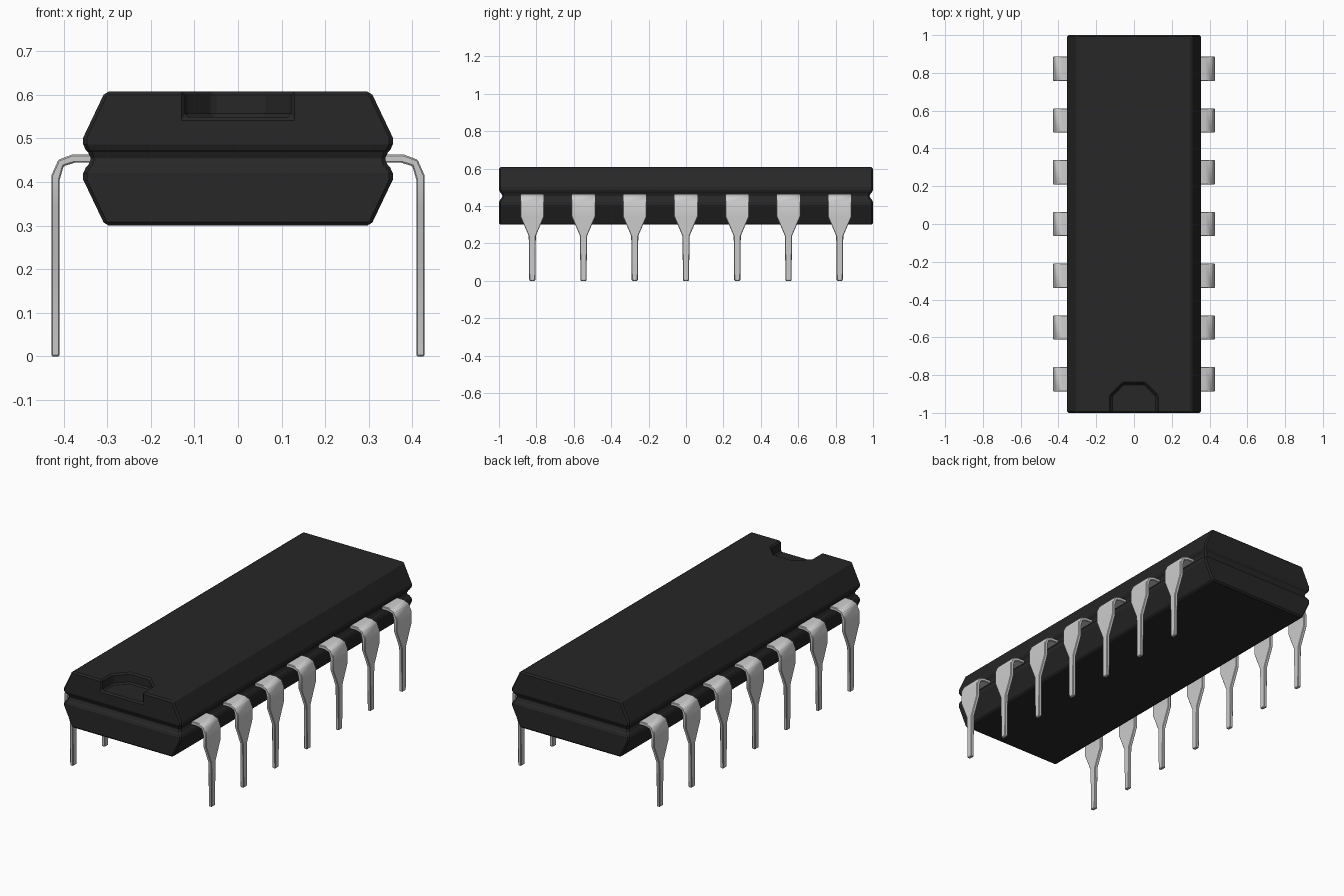
import bpy, bmesh, math

if "Cube" in bpy.data.objects:
    bpy.data.objects.remove(bpy.data.objects["Cube"])


def loft(name, rings):
    """Skin a stack of equal-length closed rings and cap both ends."""
    bm = bmesh.new()
    loops = [[bm.verts.new(p) for p in r] for r in rings]
    n = len(rings[0])
    for a, b in zip(loops, loops[1:]):
        for i in range(n):
            j = (i + 1) % n
            bm.faces.new((a[i], a[j], b[j], b[i]))
    bm.faces.new(loops[0])
    bm.faces.new(loops[-1])
    bmesh.ops.recalc_face_normals(bm, faces=bm.faces[:])
    me = bpy.data.meshes.new(name)
    bm.to_mesh(me)
    bm.free()
    ob = bpy.data.objects.new(name, me)
    bpy.context.collection.objects.link(ob)
    return ob


def bevel(ob, width):
    m = ob.modifiers.new("edge_bevel", 'BEVEL')
    m.width = width
    m.segments = 1
    m.limit_method = 'ANGLE'
    m.angle_limit = math.radians(30)


# Chip body: stacked rectangles (z, half x, half y) with a groove round the middle
levels = [(0.30, 0.305, 1.0), (0.405, 0.355, 1.0), (0.428, 0.355, 1.0),
          (0.443, 0.338, 0.982), (0.463, 0.338, 0.982), (0.478, 0.355, 1.0),
          (0.502, 0.355, 1.0), (0.607, 0.305, 1.0)]
body = loft("chip_body", [[(-x, -y, z), (x, -y, z), (x, y, z), (-x, y, z)]
                          for z, x, y in levels])

# Half-octagon orientation notch at the front end of the top
outline = [(-0.122, -1.1), (0.122, -1.1), (0.122, -0.91),
           (0.057, -0.845), (-0.057, -0.845), (-0.122, -0.91)]
cutter = loft("notch_cutter", [[(x, y, z) for x, y in outline] for z in (0.549, 0.7)])
cutter.hide_render = True
cutter.hide_set(True)
cut = body.modifiers.new("notch", 'BOOLEAN')
cut.operation = 'DIFFERENCE'
cut.solver = 'EXACT'
cut.object = cutter
bevel(body, 0.008)

black = bpy.data.materials.new("black_plastic")
black.diffuse_color = (0.02, 0.02, 0.02, 1)
black.use_nodes = True
black.node_tree.nodes["Principled BSDF"].inputs["Base Color"].default_value = black.diffuse_color
body.data.materials.append(black)

# Pin sections: (inner x, inner z, outer x, outer z, half width)
sections = [(0.32, 0.444, 0.32, 0.463, 0.064), (0.375, 0.444, 0.38, 0.463, 0.064),
            (0.40, 0.436, 0.412, 0.451, 0.064), (0.409, 0.405, 0.428, 0.415, 0.064),
            (0.409, 0.345, 0.428, 0.345, 0.064), (0.409, 0.24, 0.428, 0.24, 0.019),
            (0.409, 0.0, 0.428, 0.0, 0.016)]
pin = loft("pin_right_1", [[(xi, -w, zi), (xi, w, zi), (xo, w, zo), (xo, -w, zo)]
                           for xi, zi, xo, zo, w in sections])
bevel(pin, 0.003)
bpy.context.view_layer.objects.active = pin
pin.select_set(True)
bpy.ops.object.shade_smooth_by_angle(angle=math.radians(50))

# Seven pins along each side
for i in range(7):
    y = (i - 3) * 0.274
    for side, turn in (("right", 0), ("left", math.pi)):
        ob = pin
        if (i, side) != (0, "right"):
            ob = pin.copy()
            ob.name = f"pin_{side}_{i + 1}"
            bpy.context.collection.objects.link(ob)
        ob.location.y = y
        ob.rotation_euler.z = turn
